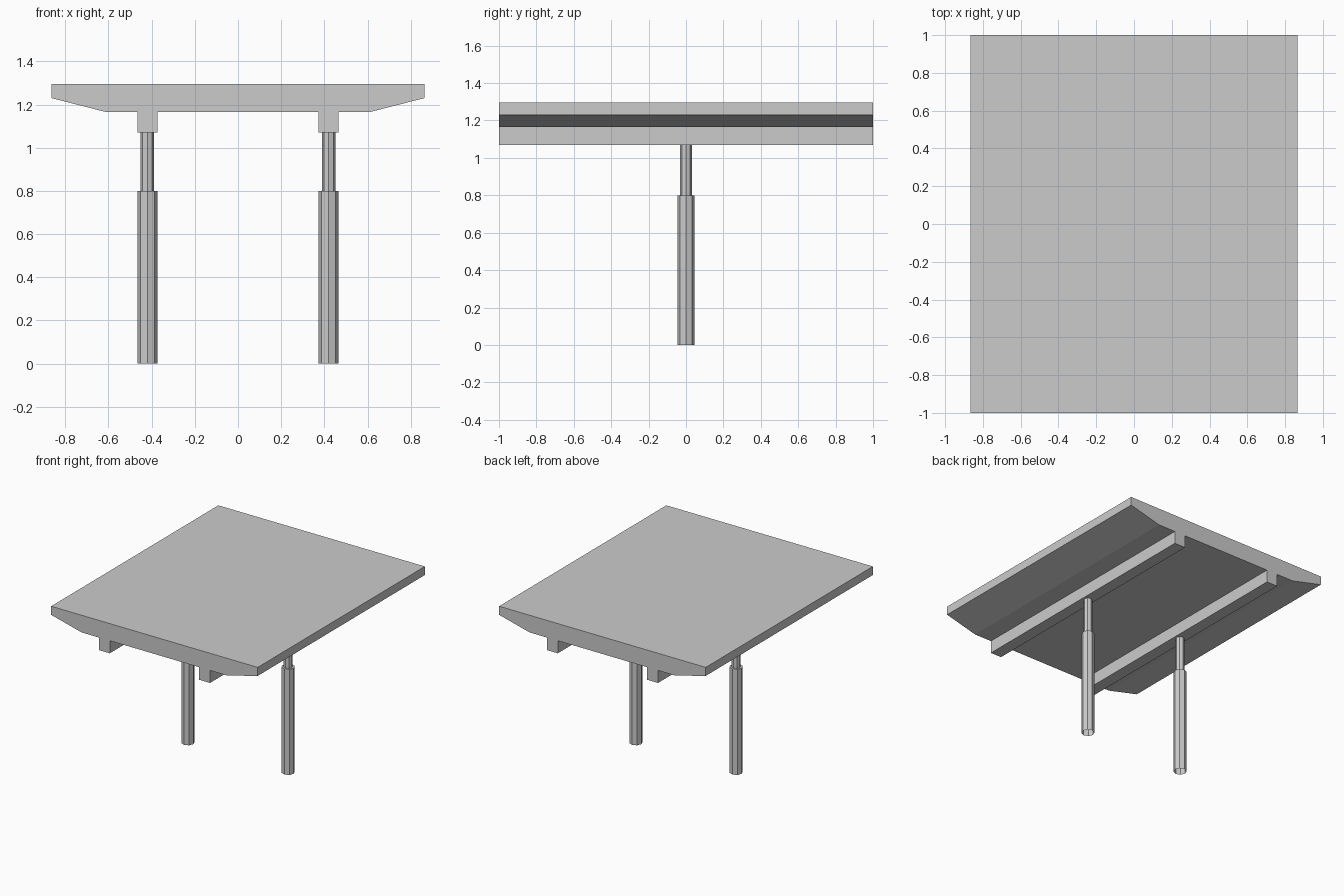
import bpy, bmesh
from math import cos, sin, tau

if "Cube" in bpy.data.objects:
    bpy.data.objects.remove(bpy.data.objects["Cube"])

HALF_LENGTH = 1.0
BEAM_X = 0.42


def finish(name, bm):
    bmesh.ops.recalc_face_normals(bm, faces=bm.faces[:])
    mesh = bpy.data.meshes.new(name)
    bm.to_mesh(mesh)
    bm.free()
    obj = bpy.data.objects.new(name, mesh)
    bpy.context.collection.objects.link(obj)
    return obj


# Bridge deck: half cross-section with one beam, mirrored and extruded along y
half = [(0.865, 1.295), (0.865, 1.23), (0.61, 1.165),
        (BEAM_X + 0.046, 1.165), (BEAM_X + 0.046, 1.07),
        (BEAM_X - 0.046, 1.07), (BEAM_X - 0.046, 1.165)]
profile = half + [(-x, z) for x, z in reversed(half)]
bm = bmesh.new()
face = bm.faces.new([bm.verts.new((x, -HALF_LENGTH, z)) for x, z in profile])
ext = bmesh.ops.extrude_face_region(bm, geom=[face], use_keep_orig=True)
moved = [g for g in ext["geom"] if isinstance(g, bmesh.types.BMVert)]
bmesh.ops.translate(bm, verts=moved, vec=(0, 2 * HALF_LENGTH, 0))
finish("bridge_deck", bm)


# Stepped eight-sided column, open at the bottom and hidden top
def column(name, cx, sides=8):
    bm = bmesh.new()
    rings = []
    for r, z in [(0.046, 0), (0.046, 0.80), (0.031, 0.80), (0.031, 1.07)]:
        rings.append([bm.verts.new((cx + r * cos(tau * i / sides),
                                    r * sin(tau * i / sides), z))
                      for i in range(sides)])
    for a, b in zip(rings, rings[1:]):
        for i in range(sides):
            j = (i + 1) % sides
            bm.faces.new((a[i], a[j], b[j], b[i]))
    return finish(name, bm)


column("left_column", -BEAM_X)
column("right_column", BEAM_X)
